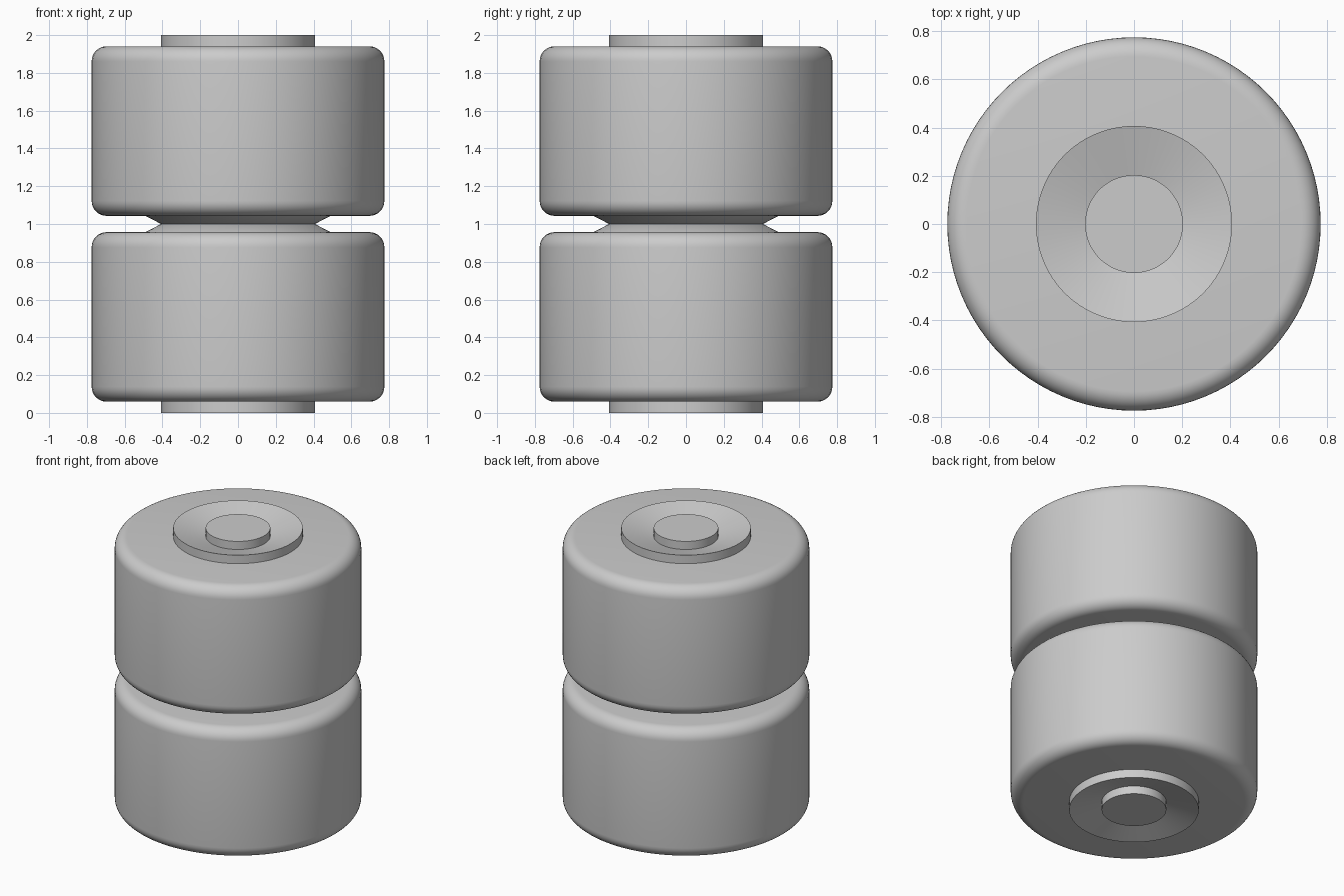
import bpy
import bmesh
from math import cos, sin, pi, radians
from mathutils import Matrix, Vector

cube = bpy.data.objects.get("Cube")
if cube:
    bpy.data.objects.remove(cube, do_unlink=True)

SEGMENTS = 96
MID = 1.0            # mirror height between the two wheels
WHEEL_R, ROUND = 0.775, 0.08
WHEEL_LOW, WHEEL_HIGH = 1.043, 1.941
COLLAR_R, PIN_R, FLANGE_R = 0.407, 0.203, 0.49

grey = bpy.data.materials.new("plain grey")
grey.use_nodes = True
colour = (0.6, 0.6, 0.6, 1)
grey.diffuse_color = colour
grey.node_tree.nodes["Principled BSDF"].inputs["Base Color"].default_value = colour


def lathe(name, profile):
    """Turn a closed (radius, height) profile around the z axis."""
    bm = bmesh.new()
    verts = [bm.verts.new((r, 0, z)) for r, z in profile]
    edges = [bm.edges.new(pair) for pair in zip(verts, verts[1:])]
    bmesh.ops.spin(bm, geom=verts + edges, cent=(0, 0, 0), axis=(0, 0, 1),
                   angle=2 * pi, steps=SEGMENTS, use_duplicate=False)
    bmesh.ops.remove_doubles(bm, verts=bm.verts, dist=0.0001)
    bmesh.ops.recalc_face_normals(bm, faces=bm.faces)
    mesh = bpy.data.meshes.new(name)
    bm.to_mesh(mesh)
    bm.free()
    mesh.materials.append(grey)
    obj = bpy.data.objects.new(name, mesh)
    bpy.context.collection.objects.link(obj)
    bpy.ops.object.select_all(action="DESELECT")
    obj.select_set(True)
    bpy.context.view_layer.objects.active = obj
    bpy.ops.object.shade_smooth_by_angle(angle=radians(30))
    return obj


def corner(z, start):
    """Quarter-round tread edge centred at height z."""
    return [(WHEEL_R - ROUND + ROUND * cos(start + i * pi / 16),
             z + ROUND * sin(start + i * pi / 16)) for i in range(9)]


# Tread with rounded shoulders
wheel = ([(0, WHEEL_LOW)] + corner(WHEEL_LOW + ROUND, -pi / 2)
         + corner(WHEEL_HIGH - ROUND, 0) + [(0, WHEEL_HIGH)])

# Raised collar with a dished face and a central pin
hub = [(0, WHEEL_HIGH - 0.05), (COLLAR_R, WHEEL_HIGH - 0.05), (COLLAR_R, 2),
       (PIN_R, 1.944), (PIN_R, 2), (0, 2)]

# Flange tapering from the wheel to the joint
flange = [(0, MID), (COLLAR_R, MID), (FLANGE_R, WHEEL_LOW), (0, WHEEL_LOW + 0.02)]

for side, mirrored in (("upper", False), ("lower", True)):
    for part, profile in (("wheel", wheel), ("hub", hub), ("flange", flange)):
        lathe(side + "_" + part,
              [(r, 2 * MID - z if mirrored else z) for r, z in profile])
